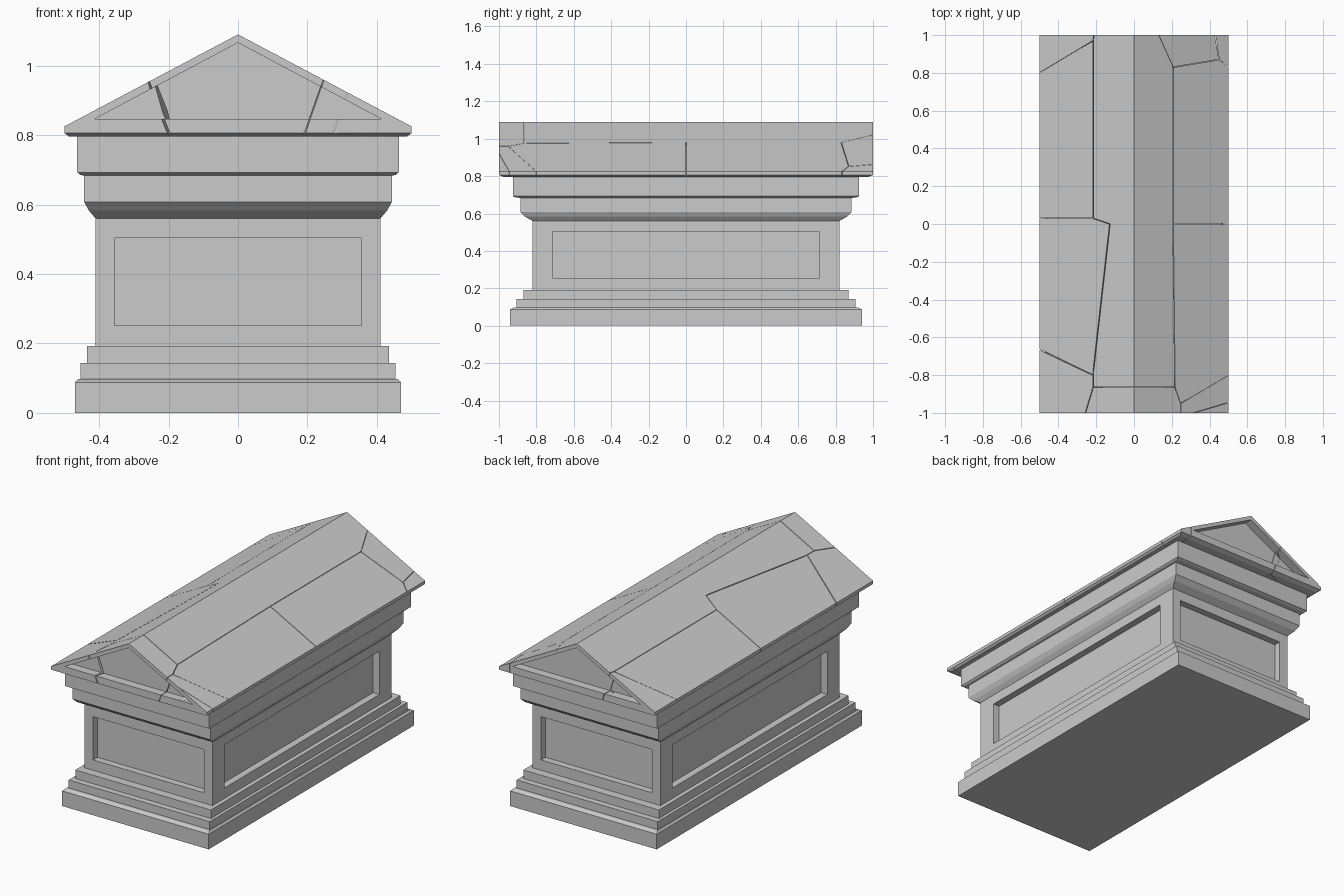
import bpy, bmesh
from mathutils import Vector

if "Cube" in bpy.data.objects:
    bpy.data.objects.remove(bpy.data.objects["Cube"])

LEN = 2.0            # plan is twice as long as it is wide
RIDGE, EAVE = 1.09, 0.825


def finish(bm, name):
    bmesh.ops.recalc_face_normals(bm, faces=bm.faces)
    me = bpy.data.meshes.new(name)
    bm.to_mesh(me)
    bm.free()
    ob = bpy.data.objects.new(name, me)
    bpy.context.collection.objects.link(ob)
    return ob


def loft(bm, profile, cap=True):
    """Stack rectangular rings from (half width, z) pairs."""
    rings = [[bm.verts.new((sx * w, sy * w * LEN, z))
              for sx, sy in ((-1, -1), (1, -1), (1, 1), (-1, 1))] for w, z in profile]
    for a, b in zip(rings, rings[1:]):
        for i in range(4):
            j = (i + 1) % 4
            bm.faces.new((a[i], a[j], b[j], b[i]))
    bm.faces.new(rings[0])
    if cap:
        bm.faces.new(rings[-1])
    return rings[-1]


def moulding(name, profile):
    bm = bmesh.new()
    loft(bm, profile)
    return finish(bm, name)


def prism(bm, a, b):
    """Solid between two matching loops of points."""
    va, vb = [[bm.verts.new(p) for p in loop] for loop in (a, b)]
    bm.faces.new(va)
    bm.faces.new(vb)
    for i in range(len(va)):
        j = (i + 1) % len(va)
        bm.faces.new((va[i], va[j], vb[j], vb[i]))


def cut(ob, cutter):
    cutter.hide_render = True
    mod = ob.modifiers.new("cut", 'BOOLEAN')
    mod.operation, mod.solver, mod.object = 'DIFFERENCE', 'EXACT', cutter
    mod.use_self = True
    bpy.context.view_layer.objects.active = ob
    bpy.ops.object.modifier_apply(modifier=mod.name)
    bpy.data.objects.remove(cutter)


# Stepped plinth
moulding("plinth", [(.47, 0), (.47, .088), (.46, .097), (.453, .097), (.453, .143),
                    (.435, .143), (.435, .192), (.40, .192)])

# Chest with a sunken panel on each side
chest = moulding("chest", [(.41, .185), (.41, .565)])
bm = bmesh.new()
for s in (-1, 1):
    for lo, hi in (((-.355, s * .78), (.355, s * .9)), ((s * .37, -.71), (s * .5, .71))):
        loops = [[(lo[0], lo[1], z), (hi[0], lo[1], z), (hi[0], hi[1], z), (lo[0], hi[1], z)]
                 for z in (.252, .503)]
        prism(bm, *loops)
cut(chest, finish(bm, "panel_cutter"))

# Cornice and frieze
moulding("cornice", [(.41, .56), (.43, .583), (.443, .608), (.443, .683), (.455, .686),
                     (.463, .693), (.463, .797)])

# Gabled lid with a chamfered lower lip
bm = bmesh.new()
a, b, c, d = loft(bm, [(.487, .796), (.5, .806), (.5, EAVE)], cap=False)
f, k = bm.verts.new((0, -1, RIDGE)), bm.verts.new((0, 1, RIDGE))
for face in ((a, b, f), (c, d, k), (b, c, k, f), (d, a, f, k)):
    bm.faces.new(face)
lid = finish(bm, "gabled_lid")

# Sunken triangular gable fields, both ends
bm = bmesh.new()
for s in (-1, 1):
    tri = [(-.412, .847), (.412, .847), (0, 1.066)]
    prism(bm, [(x, s * .95, z) for x, z in tri], [(x, s * 1.05, z) for x, z in tri])
cut(lid, finish(bm, "gable_cutter"))

# Cracks through the lid, drawn in plan and leaning inward below
cracks = [
    [(-.21, 1.03), (-.22, .97), (-.22, .03), (-.13, 0), (-.22, -.8), (-.22, -.865), (-.27, -1.03)],
    [(-.22, .97), (-.52, .79)], [(-.22, .03), (-.52, .03)], [(-.22, -.8), (-.52, -.655)],
    [(.12, 1.03), (.21, .83), (.21, 0), (.22, -.865), (.25, -.95), (.25, -1.03)],
    [(.21, .83), (.45, .87), (.52, .82)], [(.45, .87), (.425, 1.03)],
    [(.21, 0), (.52, 0)], [(.25, -.95), (.52, -.79)], [(.25, -1.02), (.52, -.94)],
    [(-.22, -.865), (0, -.865), (.22, -.865)],
]
bm = bmesh.new()
for path in cracks:
    for p, q in zip(path, path[1:]):
        p, q = Vector(p), Vector(q)
        side = Vector((p.y - q.y, q.x - p.x)).normalized() * .0015
        ends = []
        for v in (p, q):
            top = RIDGE + .012 - (RIDGE - EAVE) * abs(v.x) / .5
            low = v.x * (.72 if abs(v.x) < .35 else 1)
            ends.append([(v.x - side.x, v.y - side.y, top), (v.x + side.x, v.y + side.y, top),
                         (low + side.x, v.y + side.y, .77), (low - side.x, v.y - side.y, .77)])
        prism(bm, *ends)
cut(lid, finish(bm, "crack_cutter"))
